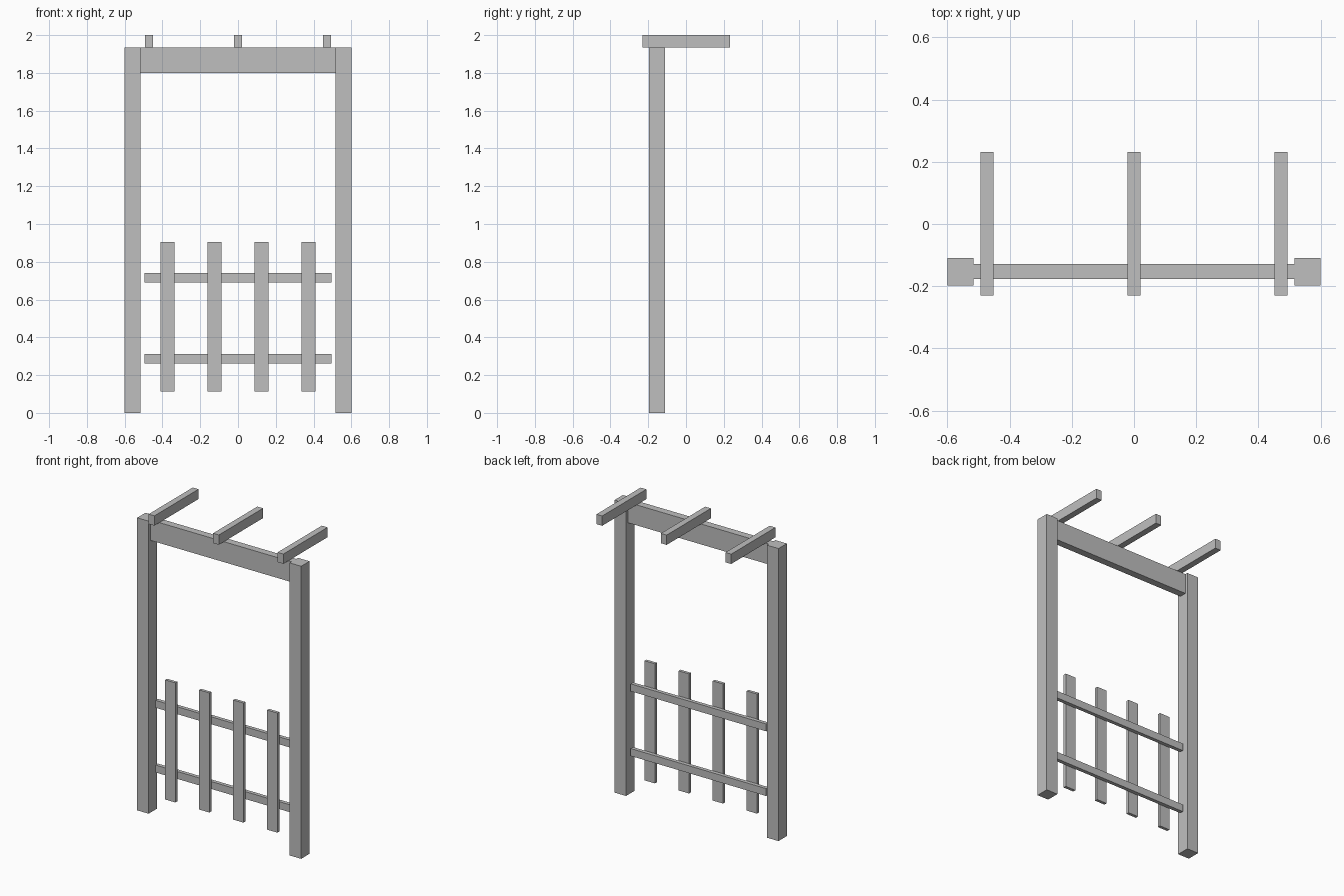
import bpy

cube = bpy.data.objects.get("Cube")
if cube:
    bpy.data.objects.remove(cube, do_unlink=True)

# Single plain grey
grey = bpy.data.materials.new("plain_grey")
grey.use_nodes = True
GREY = (0.52, 0.52, 0.52, 1)
grey.diffuse_color = GREY
grey.node_tree.nodes["Principled BSDF"].inputs["Base Color"].default_value = GREY


def box(name, x, y, z):
    """Board spanning the given (low, high) range on each axis."""
    spans = (x, y, z)
    bpy.ops.mesh.primitive_cube_add(size=1, location=[(a + b) / 2 for a, b in spans])
    obj = bpy.context.object
    obj.name = name
    obj.scale = [b - a for a, b in spans]
    bpy.ops.object.transform_apply(location=False, rotation=False, scale=True)
    obj.data.materials.append(grey)
    return obj


def around(centre, width):
    return (centre - width / 2, centre + width / 2)


# Upright posts
for side, x in (("right", -0.558), ("left", 0.558)):
    box(side + "_post", around(x, 0.084), (-0.197, -0.11), (0, 1.935))

# Crossbeam between the posts
box("crossbeam", (-0.516, 0.516), (-0.177, -0.129), (1.8, 1.935))

# Rafters resting on the crossbeam
for i in range(3):
    box(f"rafter_{i + 1}", around((i - 1) * 0.472, 0.042), (-0.23, 0.232), (1.935, 2))

# Fence rails, with pickets on their front
for name, z in (("lower_rail", 0.287), ("upper_rail", 0.715)):
    box(name, (-0.496, 0.496), (-0.155, -0.13), around(z, 0.049))
for i in range(4):
    box(f"picket_{i + 1}", around((i - 1.5) * 0.249, 0.075), (-0.175, -0.155), (0.114, 0.905))
